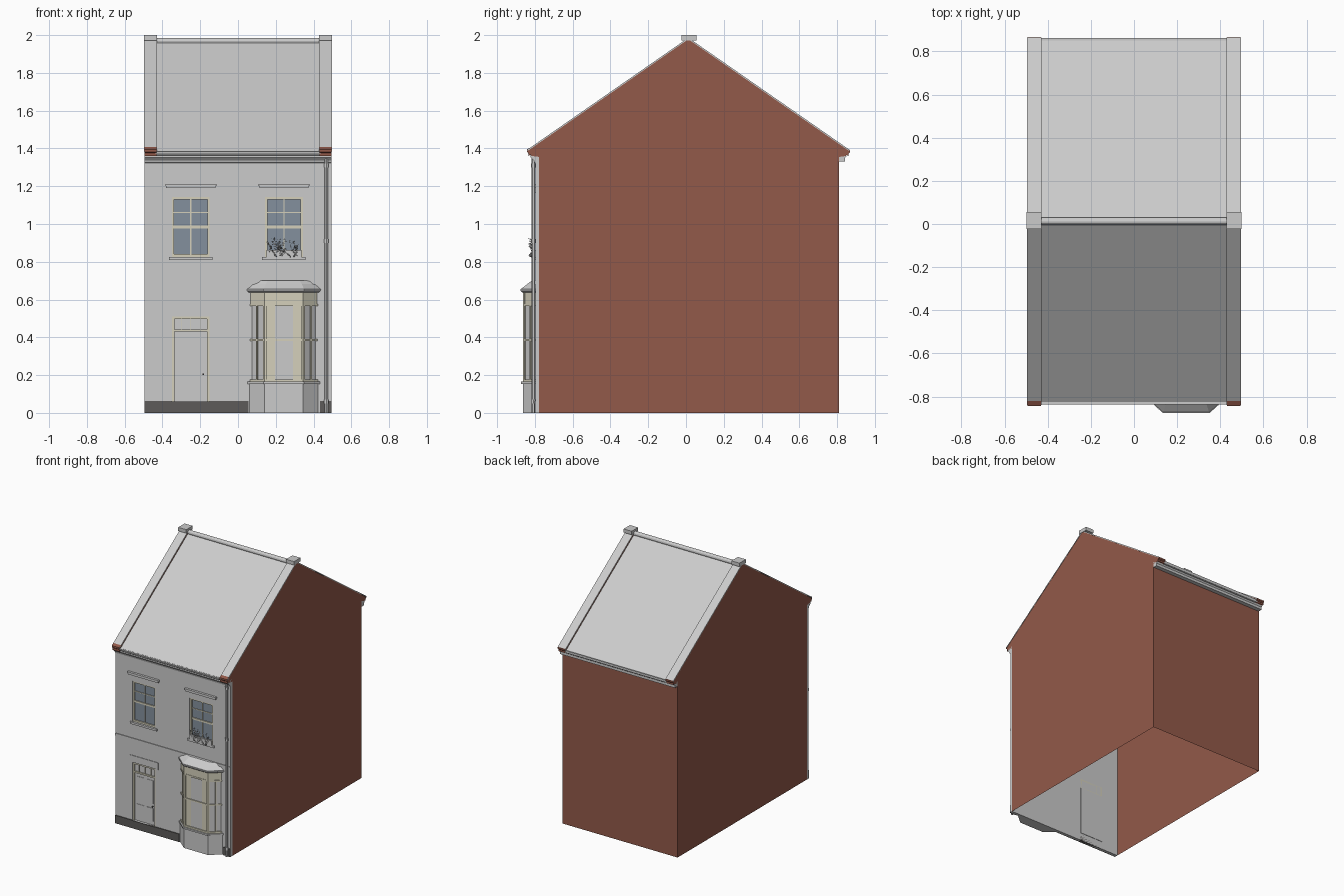
import bpy, bmesh, math, random
from mathutils import Matrix, Vector

if "Cube" in bpy.data.objects:
    bpy.data.objects.remove(bpy.data.objects["Cube"])

random.seed(4)
YC, APEX, SLOPE = 0.0125, 1.986, 0.695      # ridge position and roof pitch
W = 0.495                                   # half width of the house
FRONT, WALL, BACK = -0.797, -0.777, 0.81    # stucco face, brick start, back wall


def material(name, rgb):
    m = bpy.data.materials.new(name)
    m.diffuse_color = (*rgb, 1)
    m.use_nodes = True
    m.node_tree.nodes["Principled BSDF"].inputs["Base Color"].default_value = m.diffuse_color
    return m


BRICK = material("brick", (0.29, 0.1, 0.067))
DARK = material("dark_plinth", (0.11, 0.105, 0.1))
GLASS = material("window_glass", (0.23, 0.28, 0.34))
CREAM = material("cream_paint", (0.66, 0.63, 0.5))


def finish(name, bm, mat=None, recalc=True):
    if recalc:
        bmesh.ops.recalc_face_normals(bm, faces=bm.faces)
    me = bpy.data.meshes.new(name)
    bm.to_mesh(me)
    bm.free()
    ob = bpy.data.objects.new(name, me)
    bpy.context.collection.objects.link(ob)
    if mat:
        me.materials.append(mat)
    return ob


def boxes(name, items, mat=None, frame=Matrix()):
    """items: (x0, x1, y0, y1, z0, z1)"""
    bm = bmesh.new()
    for x0, x1, y0, y1, z0, z1 in items:
        m = Matrix.Translation(((x0 + x1) / 2, (y0 + y1) / 2, (z0 + z1) / 2))
        m = frame @ m @ Matrix.Diagonal((x1 - x0, y1 - y0, z1 - z0, 1))
        bmesh.ops.create_cube(bm, size=1, matrix=m)
    return finish(name, bm, mat)


def loft(name, rings, mat=None):
    """Closed solid through a list of point rings."""
    bm = bmesh.new()
    vs = [[bm.verts.new(p) for p in r] for r in rings]
    for a, b in zip(vs, vs[1:]):
        for i in range(len(a)):
            j = (i + 1) % len(a)
            bm.faces.new((a[i], a[j], b[j], b[i]))
    bm.faces.new(vs[0])
    bm.faces.new(vs[-1])
    return finish(name, bm, mat)


def prism(name, profile, x0, x1, mat=None):
    return loft(name, [[(x, y, z) for y, z in profile] for x in (x0, x1)], mat)


def chevron(name, x0, x1, y0, y1, apex, t, mat=None):
    """Two roof slopes as one bent slab."""
    line = [(y0, apex - SLOPE * (YC - y0)), (YC, apex), (y1, apex - SLOPE * (y1 - YC))]
    return prism(name, line + [(y, z - t) for y, z in reversed(line)], x0, x1, mat)


# brick shell: two gables and the back wall, open underneath
bm = bmesh.new()
ez = APEX - 0.012 - SLOPE * (BACK - YC)
gable = [(WALL, 0), (BACK, 0), (BACK, ez), (YC, APEX - 0.012), (WALL, ez)]
for s in (-1, 1):
    pts = gable if s > 0 else gable[::-1]
    bm.faces.new([bm.verts.new((s * W, y, z)) for y, z in pts])
bm.faces.new([bm.verts.new(p) for p in
              ((W, BACK, 0), (-W, BACK, 0), (-W, BACK, 1.38), (W, BACK, 1.38))])
finish("brick_walls", bm, BRICK, False)

# roof slopes, ridge tile, gable parapets with copings
chevron("roof", -0.44, 0.44, -0.825, 0.86, APEX - 0.02, 0.015)
ridge = [(YC + 0.017 * math.cos(a), APEX - 0.018 + 0.017 * math.sin(a))
         for a in [math.tau * i / 12 for i in range(12)]]
prism("ridge_tile", ridge, -0.435, 0.435)
for side, s in (("left", -1), ("right", 1)):
    xa, xb = sorted((s * 0.432, s * W))
    chevron(side + "_parapet", xa, xb, -0.835, 0.86, APEX - 0.008, 0.03, BRICK)
    chevron(side + "_coping", xa - 0.002, xb + 0.002, -0.84, 0.866, APEX, 0.008)
    boxes(side + "_ridge_block", [(xa - 0.003, xb + 0.003, -0.023, 0.055, 1.972, 2.0)])
    for end, pts in (("front", [(WALL, 1.355), (-0.815, 1.36), (-0.843, 1.382), (-0.843, 1.395), (WALL, 1.43)]),
                     ("back", [(BACK, 1.355), (0.845, 1.36), (0.868, 1.38), (0.868, 1.392), (BACK, 1.42)])):
        prism(f"{side}_{end}_kneeler", pts, xa, xb, BRICK)

# cornices and gutters at both eaves
prism("front_cornice", [(WALL, 1.32), (-0.803, 1.325), (-0.806, 1.335), (-0.822, 1.352),
                        (-0.822, 1.362), (WALL, 1.375)], -W, W)
prism("back_cornice", [(BACK, 1.33), (0.842, 1.33), (0.842, 1.35), (0.85, 1.36), (BACK, 1.375)], -W, W)
for n, y in (("front_gutter", -0.82), ("back_gutter", 0.845)):
    prism(n, [(y + 0.017 * math.cos(a), 1.383 + 0.02 * math.sin(a))
              for a in [-math.pi * i / 8 for i in range(9)]], -0.44, 0.44)

# stucco front with real openings for the door and upper windows
DOOR = (-0.35, -0.15, 0.06, 0.51)
WINDOWS = {"left": (-0.35, -0.15), "right": (0.143, 0.343)}
WZ0, WZ1 = 0.826, 1.142
holes = [DOOR] + [(a, b, WZ0, WZ1) for a, b in WINDOWS.values()]
xs = (-W, -0.35, -0.15, 0.143, 0.343, W)
zs = (0, 0.06, 0.51, WZ0, WZ1, 1.375)
bm = bmesh.new()
for x0, x1 in zip(xs, xs[1:]):
    for z0, z1 in zip(zs, zs[1:]):
        cx, cz = (x0 + x1) / 2, (z0 + z1) / 2
        if not any(a < cx < b and c < cz < d for a, b, c, d in holes):
            bm.faces.new([bm.verts.new((x, FRONT, z)) for x, z in
                          ((x0, z0), (x1, z0), (x1, z1), (x0, z1))])
bmesh.ops.remove_doubles(bm, verts=bm.verts, dist=1e-5)
bmesh.ops.dissolve_limit(bm, angle_limit=0.01, verts=bm.verts, edges=bm.edges)
wall = finish("stucco_front", bm, None, False)
sol = wall.modifiers.new("thickness", "SOLIDIFY")
sol.thickness, sol.offset = 0.02, -1

# plinth and string course
boxes("plinth", [(-W, -0.35, FRONT - 0.006, FRONT, 0, 0.062), (-0.15, 0.055, FRONT - 0.006, FRONT, 0, 0.062),
                 (-0.35, -0.15, FRONT - 0.006, WALL, 0, 0.06), (0.435, W, FRONT - 0.006, FRONT, 0, 0.062)], DARK)
boxes("string_course", [(-W, W, FRONT - 0.005, FRONT, 0.68, 0.7)])

# upper sash windows with sill and hood
for n, (a, b) in WINDOWS.items():
    c = (a + b) / 2
    y0, y1 = -0.791, -0.777
    boxes(n + "_window_frame", [
        (a, a + 0.012, y0, y1, WZ0, WZ1), (b - 0.012, b, y0, y1, WZ0, WZ1),
        (a, b, y0, y1, WZ1 - 0.012, WZ1), (a, b, y0, y1, WZ0, WZ0 + 0.014),
        (a, b, y0 + 0.002, y1, 0.977, 0.991),
        (c - 0.003, c + 0.003, y0 + 0.004, y1, WZ0, WZ1),
        (a, b, y0 + 0.004, y1, 1.058, 1.064)], CREAM)
    boxes(n + "_window_glass", [(a, b, -0.782, -0.778, WZ0, WZ1)], GLASS)
    boxes(n + "_window_sill", [(a - 0.015, b + 0.015, FRONT - 0.01, WALL, 0.81, 0.826)])
    boxes(n + "_window_hood", [(c - 0.122, c + 0.122, FRONT - 0.003, FRONT, 1.165, 1.192),
                               (c - 0.13, c + 0.13, FRONT - 0.012, FRONT, 1.19, 1.2),
                               (c - 0.135, c + 0.135, FRONT - 0.018, FRONT, 1.2, 1.212)])

# flowers on the right sill: stems of small tilted leaves
bm = bmesh.new()
for k in range(26):
    base = Vector((random.uniform(0.16, 0.33), random.uniform(-0.815, -0.805), random.uniform(0.845, 0.87)))
    tip = Vector((min(max(base.x + random.uniform(-0.03, 0.03), 0.15), 0.34),
                  random.uniform(-0.835, -0.805), random.choice((0.825, 0.88, 0.9, 0.915)) + random.uniform(0, 0.01)))
    for i in range(6):
        p = base.lerp(tip, i / 5)
        rot = Matrix.Rotation(random.uniform(0, 6.28), 4, (random.uniform(-1, 1), random.uniform(-1, 1), 1))
        r = random.uniform(0.004, 0.009)
        bm.faces.new([bm.verts.new(Matrix.Translation(p) @ rot @ Vector(v)) for v in
                      ((-r, 0, 0), (0, -r * 0.6, r * 0.4), (r, 0, 0), (0, r * 0.6, r * 0.4))])
finish("window_flowers", bm, None, False)
boxes("flower_trough", [(0.15, 0.336, FRONT - 0.011, FRONT + 0.003, 0.826, 0.862)])

# front door with fanlight, panels and lintel
a, b, z0, z1 = DOOR
boxes("door_frame", [(a, a + 0.013, -0.792, WALL, z0, z1), (b - 0.013, b, -0.792, WALL, z0, z1),
                     (a, b, -0.792, WALL, z1 - 0.012, z1), (a, b, -0.79, WALL, 0.43, 0.442)]
      + [(a + 0.05 * i - 0.002, a + 0.05 * i + 0.002, -0.787, WALL, 0.44, z1) for i in (1, 2, 3)], CREAM)
boxes("fanlight", [(a, b, -0.781, -0.777, 0.44, z1)])
boxes("door_leaf", [(a, b, -0.781, -0.774, z0, 0.435)]
      + [(c - 0.03, c + 0.03, -0.784, -0.78, p, q) for c in (-0.29, -0.21) for p, q in ((0.09, 0.19), (0.225, 0.405))])
boxes("door_knob", [(-0.187, -0.179, -0.797, -0.78, 0.201, 0.209)], DARK)
boxes("door_lintel", [(-0.375, -0.125, FRONT - 0.004, FRONT, 0.512, 0.565)])

# canted bay window
BX = 0.2425


def plan(z, off=0.0, front=0.1025, rear=0.19, y=-0.863):
    rear, front, y = rear + off, front + off * 0.4, y - off
    return [(BX - rear, -0.79, z), (BX - front, y, z), (BX + front, y, z), (BX + rear, -0.79, z)]


loft("bay_base", [plan(0), plan(0.155)])
loft("bay_sill", [plan(0.153, 0.01), plan(0.165, 0.01)])
loft("bay_cornice", [plan(0.637, 0.002), plan(0.645, 0.012), plan(0.657, 0.014)])
loft("bay_roof", [plan(0.657, 0.01), plan(0.682, 0, 0.095, 0.172, -0.84),
                  plan(0.7, 0, 0.085, 0.155, -0.817)])
corners = [Vector(p) for p in plan(0)]
for n, p, q in zip(("left", "front", "right"), corners, corners[1:]):
    d = q - p
    L = d.length
    m = Matrix.Translation(p) @ Matrix.Rotation(math.atan2(d.y, d.x), 4, "Z")
    parts = [(0, 0.011, 0, 0.014, 0.165, 0.637), (L - 0.011, L, 0, 0.014, 0.165, 0.637),
             (0, L, 0.001, 0.014, 0.165, 0.178), (0, L, 0.002, 0.014, 0.38, 0.391),
             (0, L, 0.001, 0.014, 0.565, 0.577), (0, L, 0.004, 0.014, 0.577, 0.637)]
    if n != "front":
        parts.append((L / 2 - 0.004, L / 2 + 0.004, 0.002, 0.014, 0.165, 0.57))
    boxes(f"bay_{n}_frame", parts, CREAM, m)
    boxes(f"bay_{n}_glass", [(0.005, L - 0.005, 0.009, 0.013, 0.165, 0.57)], None, m)
    if n == "front":
        boxes("bay_curtains", [(0.01, 0.055, 0.008, 0.01, 0.17, 0.57),
                               (L - 0.055, L - 0.01, 0.008, 0.01, 0.17, 0.57)], CREAM, m)

# drainpipe with collars
bm = bmesh.new()
for r, z0, z1 in [(0.009, 0, 1.36)] + [(0.012, z, z + 0.02) for z in (0.05, 0.9, 1.3)]:
    bmesh.ops.create_cone(bm, cap_ends=True, segments=12, radius1=r, radius2=r, depth=z1 - z0,
                          matrix=Matrix.Translation((0.468, -0.808, (z0 + z1) / 2)))
pipe = finish("drainpipe", bm)
bpy.context.view_layer.objects.active = pipe
pipe.select_set(True)
bpy.ops.object.shade_smooth_by_angle()
